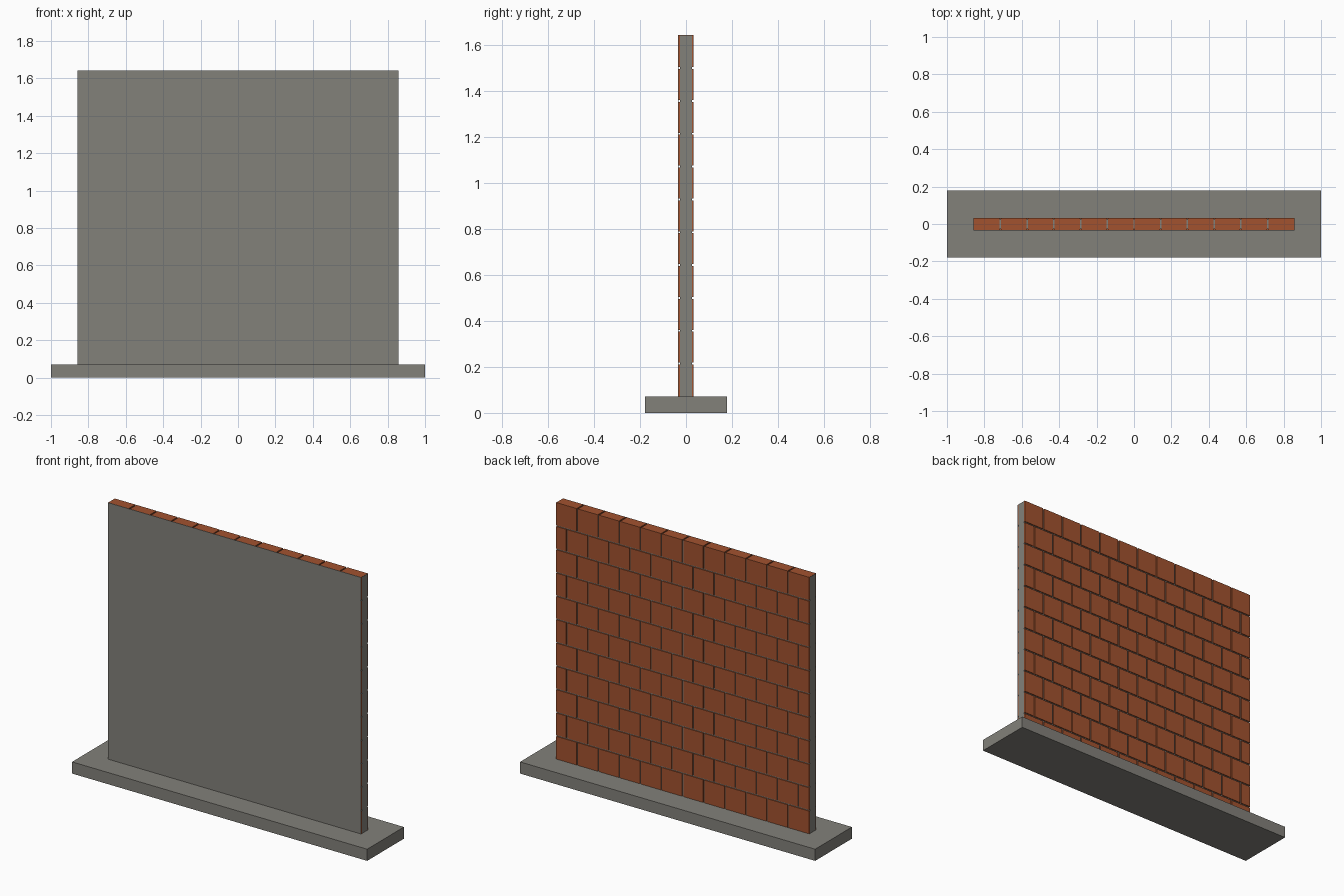
import bpy
import bmesh
from mathutils import Matrix, Vector

cube = bpy.data.objects.get("Cube")
if cube:
    bpy.data.objects.remove(cube, do_unlink=True)


def material(name, rgb):
    mat = bpy.data.materials.new(name)
    mat.use_nodes = True
    color = (*rgb, 1)
    mat.diffuse_color = color
    mat.node_tree.nodes["Principled BSDF"].inputs["Base Color"].default_value = color
    return mat


def box(bm, low, high):
    low, high = Vector(low), Vector(high)
    size = Matrix.Diagonal((*(high - low), 1))
    bmesh.ops.create_cube(bm, size=1, matrix=Matrix.Translation((low + high) / 2) @ size)


def make(name, mat, boxes):
    bm = bmesh.new()
    for low, high in boxes:
        box(bm, low, high)
    mesh = bpy.data.meshes.new(name)
    bm.to_mesh(mesh)
    bm.free()
    mesh.materials.append(mat)
    obj = bpy.data.objects.new(name, mesh)
    bpy.context.collection.objects.link(obj)
    return obj


concrete = material("concrete grey", (0.225, 0.218, 0.195))
clay = material("brick red", (0.36, 0.085, 0.028))

UNIT = 1 / 7            # brick pitch along and up the wall
COLUMNS, COURSES = 12, 11
GAP = 0.008             # mortar joint
HALF = COLUMNS * UNIT / 2
BASE = UNIT / 2
TOP = BASE + COURSES * UNIT
DEPTH = 0.032           # half thickness over the bricks
CORE = 0.026            # half thickness of the mortar

# Footing slab
make("base_slab", concrete, [((-1, -0.178, 0), (1, 0.178, BASE))])

# Recessed mortar core
make("mortar_core", concrete,
     [((-HALF + 0.001, -CORE, BASE), (HALF - 0.001, CORE, TOP - 0.006))])

# Running-bond brick courses, with half bricks ending every other course
bricks = []
for row in range(COURSES):
    shift = (row % 2) * UNIT / 2
    z0 = BASE + row * UNIT + (GAP / 2 if row else 0)
    z1 = BASE + (row + 1) * UNIT - (GAP / 2 if row < COURSES - 1 else 0)
    for col in range(COLUMNS + row % 2):
        start = -HALF + col * UNIT - shift
        x0 = max(start + GAP / 2, -HALF)
        x1 = min(start + UNIT - GAP / 2, HALF)
        if col == 0:
            x0 = -HALF
        if x1 > HALF - GAP:
            x1 = HALF
        bricks.append(((x0, -DEPTH, z0), (x1, DEPTH, z1)))
make("bricks", clay, bricks)

# Smooth end faces
for side, name in ((-1, "right_end_face"), (1, "left_end_face")):
    xs = sorted((side * (HALF - 0.001), side * (HALF + 0.001)))
    make(name, concrete, [((xs[0], -CORE, BASE), (xs[1], CORE, TOP - 0.001))])

# Two stacked plaster panels on the front
MIDDLE = (BASE + TOP) / 2
for name, z0, z1 in (("lower_front_panel", BASE, MIDDLE), ("upper_front_panel", MIDDLE, TOP)):
    make(name, concrete, [((-HALF, -DEPTH - 0.002, z0), (HALF, -DEPTH, z1))])
